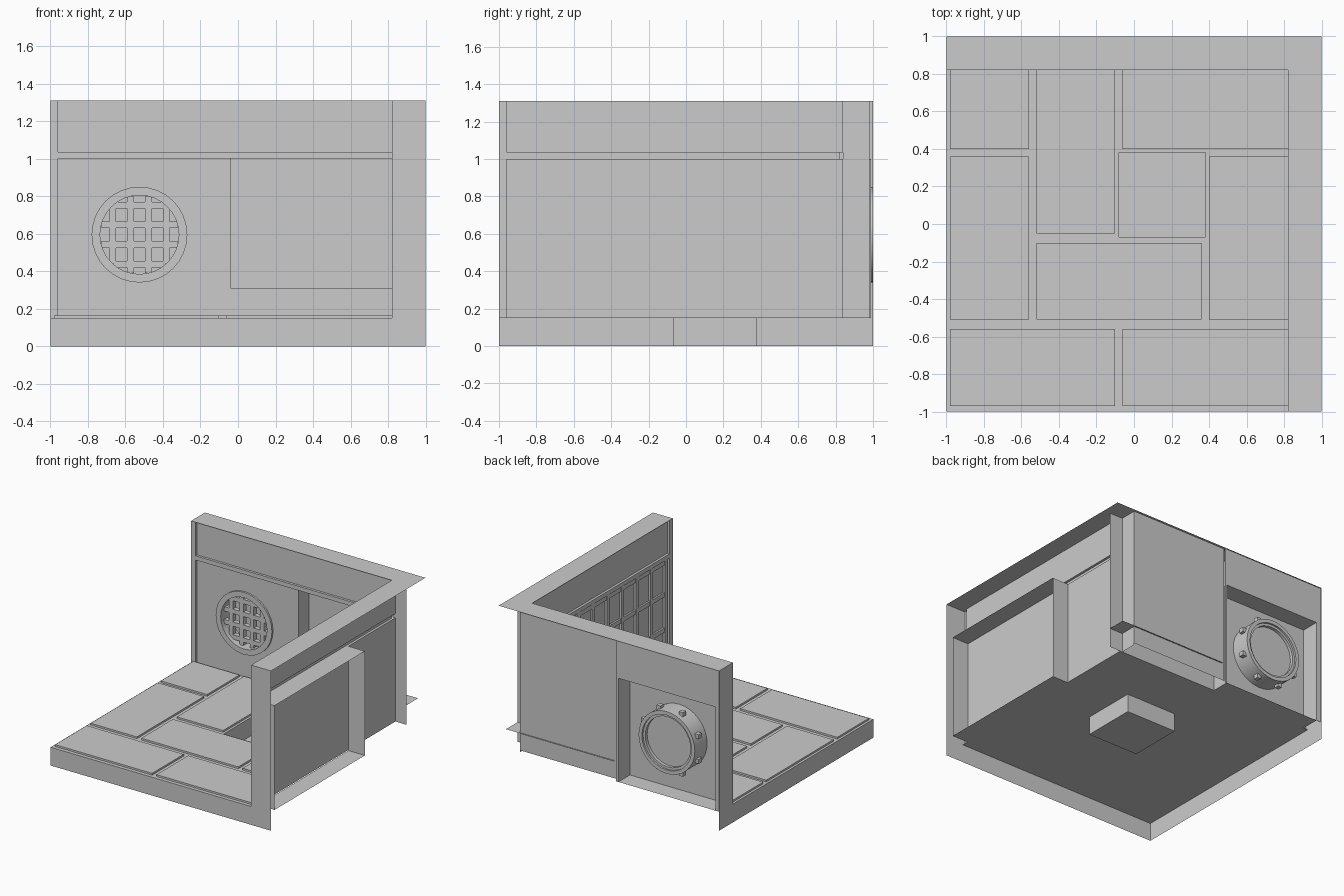
import bpy, bmesh, math
from mathutils import Vector

if "Cube" in bpy.data.objects:
    bpy.data.objects.remove(bpy.data.objects["Cube"])

def finish(name, bm, smooth=False):
    me = bpy.data.meshes.new(name)
    bmesh.ops.remove_doubles(bm, verts=bm.verts, dist=1e-4)
    bm.to_mesh(me)
    bm.free()
    ob = bpy.data.objects.new(name, me)
    bpy.context.collection.objects.link(ob)
    if smooth:
        bpy.context.view_layer.objects.active = ob
        ob.select_set(True)
        bpy.ops.object.shade_smooth_by_angle(angle=math.radians(30))
        ob.select_set(False)

def quad(bm, axis, sign, c, u0, u1, v0, v1):
    """Flat rectangle at axis = c, facing sign; u, v are the other axes in order."""
    rest = [i for i in range(3) if i != axis]
    vs = []
    for u, v in ((u0, v0), (u1, v0), (u1, v1), (u0, v1)):
        p = [0, 0, 0]
        p[axis], p[rest[0]], p[rest[1]] = c, u, v
        vs.append(bm.verts.new(p))
    f = bm.faces.new(vs)
    f.normal_update()
    if f.normal[axis] * sign < 0:
        f.normal_flip()

def framed(bm, axis, sign, c, outer, hole):
    """Rectangle with a rectangular hole."""
    a0, a1, b0, b1 = outer
    h0, h1, k0, k1 = hole
    for r in ((a0, h0, b0, b1), (h1, a1, b0, b1), (h0, h1, b0, k0), (h0, h1, k1, b1)):
        if r[1] - r[0] > 1e-4 and r[3] - r[2] > 1e-4:
            quad(bm, axis, sign, c, *r)

def box(bm, x0, x1, y0, y1, z0, z1):
    r = bmesh.ops.create_cube(bm, size=1)
    for v in r['verts']:
        v.co = Vector(((x0 + x1) / 2 + v.co.x * (x1 - x0), (y0 + y1) / 2 + v.co.y * (y1 - y0),
                       (z0 + z1) / 2 + v.co.z * (z1 - z0)))

I, P, T = 0.82, 0.84, 1.31      # trim face, panel face, wall top
F = 0.15                        # groove level of the floor
X, Y, Z = 0, 1, 2

# floor plane with a square pit, and outer skirts
bm = bmesh.new()
pit = (-0.08, 0.38, -0.07, 0.38)
framed(bm, Z, 1, F, (-1, P, -1, P), pit)
quad(bm, Z, 1, 0, *pit)
for s, c in ((1, pit[0]), (-1, pit[1])):
    quad(bm, X, s, c, pit[2], pit[3], 0, F)
for s, c in ((1, pit[2]), (-1, pit[3])):
    quad(bm, Y, s, c, pit[0], pit[1], 0, F)
quad(bm, Y, -1, -1, -1, I, 0, F)
quad(bm, X, -1, -1, -1, I, 0, F)
finish("floor_base", bm)

# paving slabs
bm = bmesh.new()
for x0, x1, y0, y1 in ((-.98, -.56, .40, .82), (-.98, -.56, -.51, .36), (-.98, -.10, -.97, -.56),
                       (-.06, .82, -.97, -.56), (-.52, -.10, -.05, .82), (-.52, .36, -.51, -.10),
                       (.40, .82, -.51, .36), (-.06, .82, .40, .82)):
    quad(bm, Z, 1, .165, x0, x1, y0, y1)
    for s, c in ((-1, x0), (1, x1)):
        quad(bm, X, s, c, y0, y1, F, .165)
    for s, c in ((-1, y0), (1, y1)):
        quad(bm, Y, s, c, x0, x1, F, .165)
finish("paving_slabs", bm)

# L-shaped wall top and the two wall ends
bm = bmesh.new()
quad(bm, Z, 1, T, -1, 1, I, 1)
quad(bm, Z, 1, T, I, 1, -1, I)
quad(bm, Y, -1, -1, I, 1, 0, T)
quad(bm, X, -1, -1, I, 1, 0, T)
finish("wall_cap_and_ends", bm)

# raised trim on both walls (end strip and horizontal rail)
bm = bmesh.new()
quad(bm, Y, -1, I, -1, -.96, F, T)
quad(bm, X, 1, -.96, I, P, F, T)
quad(bm, Y, -1, I, -.96, I, 1.0, 1.035)
quad(bm, X, -1, I, -1, -.96, F, T)
quad(bm, Y, 1, -.96, I, P, F, T)
quad(bm, X, -1, I, -.96, I, 1.0, 1.035)
for s, z in ((-1, 1.0), (1, 1.035)):
    quad(bm, Z, s, z, -.96, P, I, P)
    quad(bm, Z, s, z, I, P, -.96, P)
finish("wall_trim", bm)

# back wall inner panels, leaving room for the pipe plate and alcove
CX, CZ, H = -.525, .595, .30
AX, AZ = -.04, .31
bm = bmesh.new()
quad(bm, Y, -1, P, -.96, P, 1.035, T)
framed(bm, Y, -1, P, (-.96, AX, F, 1.0), (CX - H, CX + H, CZ - H, CZ + H))
quad(bm, Y, -1, P, AX, P, F, AZ)
quad(bm, Y, -1, P, I, .94, F, T)
finish("back_wall_panels", bm)

# alcove in the back wall
bm = bmesh.new()
D = .98
quad(bm, Y, -1, D - .005, AX, I, AZ, 1.0)
quad(bm, X, 1, AX, P, D, AZ, 1.0)
quad(bm, X, -1, I, P, D, F, T)
quad(bm, Z, 1, AZ, AX, .94, P, .99)
quad(bm, Z, -1, 1.0, AX, I, P, D)
finish("alcove", bm)

# outside of the back wall with its open bay
bm = bmesh.new()
quad(bm, Y, 1, D, -.06, I, .165, T)
quad(bm, Y, 1, .99, -1, -.06, 1.0, T)
quad(bm, X, 1, -.96, P, .99, F, 1.0)
quad(bm, Y, 1, .99, -1, -.96, F, 1.0)
quad(bm, X, -1, -.08, P, .99, F, 1.0)
quad(bm, Y, 1, .99, -.08, -.06, F, 1.0)
quad(bm, Z, -1, 1.0, -.96, -.08, P, .99)
quad(bm, Z, 1, F, -.96, -.08, P, .99)
finish("back_wall_outside", bm)

# right wall panels and its outer bay
bm = bmesh.new()
quad(bm, X, -1, P, -.96, P, F, 1.0)
quad(bm, X, -1, P, -.96, P, 1.035, T)
for s, y in ((1, -.94), (-1, .23)):
    quad(bm, Y, s, y, P, .99, .145, 1.0)
quad(bm, Z, 1, .145, P, .99, -.94, .23)
quad(bm, Z, -1, 1.0, P, .99, -.94, .23)
finish("right_wall_panels", bm)

# barred relief on the inside of the right wall
bm = bmesh.new()
for i in range(7):
    y = -.92 + i * 1.13 / 6
    box(bm, I + .003, P, y - .018, y + .018, F, 1.0)
for z in (.43, .72, .98):
    box(bm, I + .006, P, -.94, .23, z - .018, z + .018)
finish("wall_bars", bm)

# round drain: square plate around it, then a turned pipe
N = 32
bm = bmesh.new()
ring = []
for i in range(N):
    a = 2 * math.pi * i / N
    c, s = math.cos(a), math.sin(a)
    k = H / max(abs(c), abs(s))
    ring.append((bm.verts.new((CX + .255 * c, P, CZ + .255 * s)),
                 bm.verts.new((CX + k * c, P, CZ + k * s))))
for i in range(N):
    (a, b), (c, d) = ring[i], ring[(i + 1) % N]
    bm.faces.new((a, b, d, c))
finish("drain_plate", bm)

def lathe(name, prof, cap=False):
    bm = bmesh.new()
    rows = [[bm.verts.new((CX + r * math.cos(2 * math.pi * i / N), y,
                           CZ + r * math.sin(2 * math.pi * i / N))) for i in range(N)] for r, y in prof]
    for p, q in zip(rows, rows[1:]):
        for i in range(N):
            j = (i + 1) % N
            bm.faces.new((p[i], q[i], q[j], p[j]))
    if cap:
        bm.faces.new(rows[-1])
    bmesh.ops.recalc_face_normals(bm, faces=bm.faces)
    finish(name, bm, True)

lathe("drain_pipe_inside", [(.255, P), (.255, .825), (.21, .825), (.21, .95)], True)
lathe("drain_pipe_outside", [(.255, P), (.255, 1.0), (.225, 1.0), (.225, .985), (.205, .985), (.205, .96)], True)

# grille bars clipped to the pipe
bm = bmesh.new()
for k in (-1.5, -.5, .5, 1.5):
    ox, oz = k * .095, k * .105
    lx = math.sqrt(.21 ** 2 - ox ** 2)
    lz = math.sqrt(.21 ** 2 - oz ** 2)
    box(bm, CX + ox - .018, CX + ox + .018, .86, .90, CZ - lx, CZ + lx)
    box(bm, CX - lz, CX + lz, .86, .90, CZ + oz - .018, CZ + oz + .018)
finish("drain_grille", bm)

# lugs around the pipe
bm = bmesh.new()
for i in range(8):
    a = math.pi * (i + .5) / 4
    x, z = CX + .265 * math.cos(a), CZ + .265 * math.sin(a)
    box(bm, x - .018, x + .018, .92, .96, z - .018, z + .018)
finish("pipe_lugs", bm)
